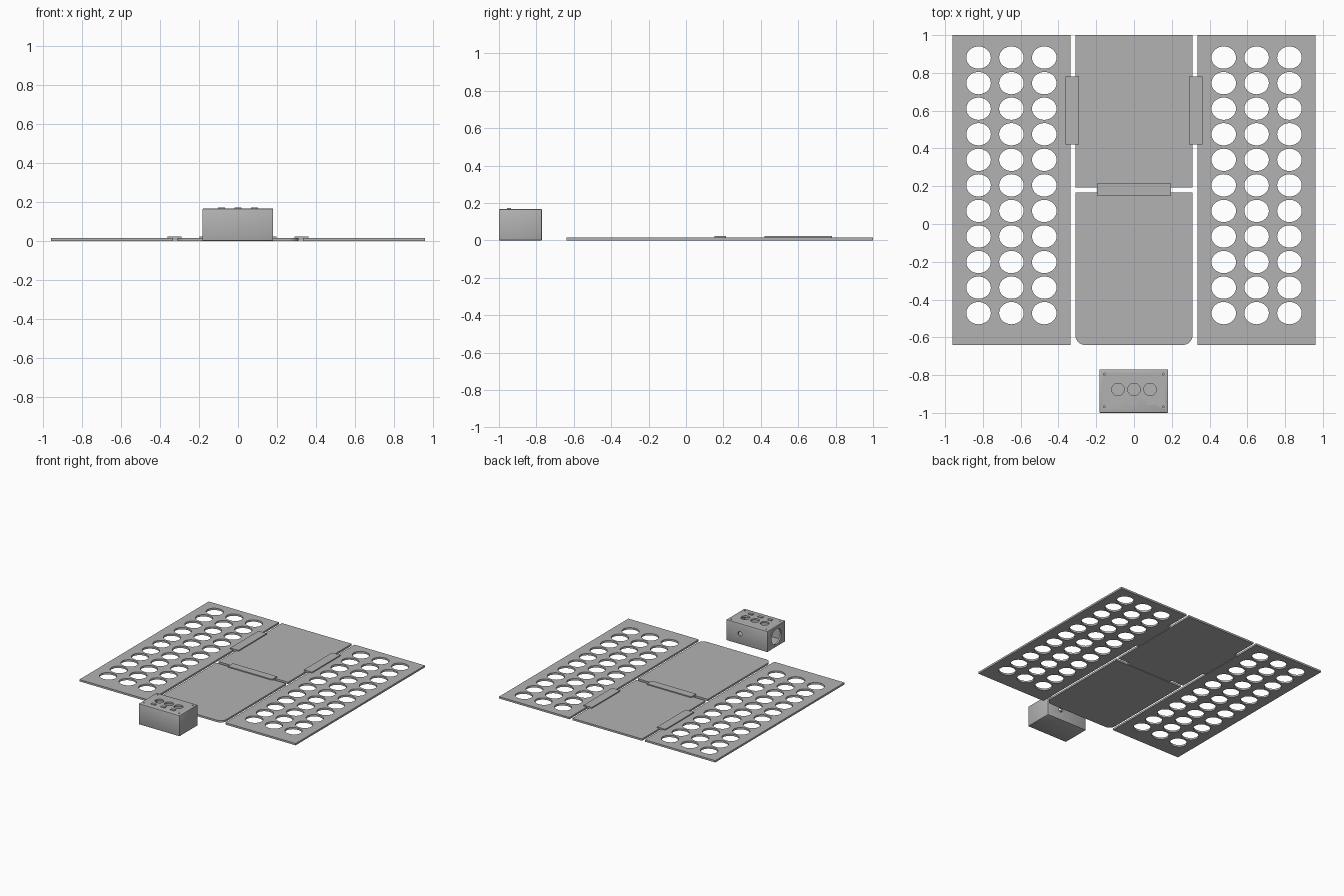
import bpy, bmesh, math
from mathutils import Matrix, Vector

cube = bpy.data.objects.get("Cube")
if cube:
    bpy.data.objects.remove(cube, do_unlink=True)

grey = bpy.data.materials.new("light grey plastic")
grey.use_nodes = True
colour = (0.45, 0.45, 0.45, 1)
grey.diffuse_color = colour
grey.node_tree.nodes["Principled BSDF"].inputs["Base Color"].default_value = colour

THICK = 0.015


def add_object(name, bm):
    mesh = bpy.data.meshes.new(name)
    bm.to_mesh(mesh)
    bm.free()
    mesh.materials.append(grey)
    obj = bpy.data.objects.new(name, mesh)
    bpy.context.collection.objects.link(obj)
    return obj


def box(name, low, high, bevel=0):
    bm = bmesh.new()
    low, high = Vector(low), Vector(high)
    bmesh.ops.create_cube(bm, size=1)
    bmesh.ops.scale(bm, vec=high - low, verts=bm.verts)
    bmesh.ops.translate(bm, vec=(low + high) / 2, verts=bm.verts)
    if bevel:
        bmesh.ops.bevel(bm, geom=bm.edges[:], offset=bevel, segments=2, affect='EDGES', profile=0.5)
    return add_object(name, bm)


def cylinder(name, centre, radius, depth, axis='Z', segments=32):
    bm = bmesh.new()
    turn = {'X': Matrix.Rotation(math.pi / 2, 4, 'Y'),
            'Y': Matrix.Rotation(math.pi / 2, 4, 'X'), 'Z': Matrix()}[axis]
    bmesh.ops.create_cone(bm, cap_ends=True, segments=segments, radius1=radius,
                          radius2=radius, depth=depth, matrix=Matrix.Translation(centre) @ turn)
    return add_object(name, bm)


def arc(cx, cy, rx, ry, start, end, steps):
    for i in range(steps):
        a = math.radians(start + (end - start) * i / (steps - 1))
        yield cx + rx * math.cos(a), cy + ry * math.sin(a)


def board(name, loops):
    """Flat board from an outline followed by hole outlines."""
    curve = bpy.data.curves.new(name, 'CURVE')
    curve.dimensions = '2D'
    curve.fill_mode = 'BOTH'
    curve.extrude = THICK / 2
    for loop in loops:
        spline = curve.splines.new('POLY')
        spline.points.add(len(loop) - 1)
        for point, (x, y) in zip(spline.points, loop):
            point.co = (x, y, 0, 1)
        spline.use_cyclic_u = True
    curve.materials.append(grey)
    obj = bpy.data.objects.new(name, curve)
    obj.location.z = THICK / 2
    bpy.context.collection.objects.link(obj)
    bpy.ops.object.select_all(action='DESELECT')
    obj.select_set(True)
    bpy.context.view_layer.objects.active = obj
    bpy.ops.object.convert(target='MESH')
    bpy.ops.object.shade_smooth_by_angle(angle=math.radians(30))


def rectangle(x0, x1, y0, y1):
    return [(x0, y0), (x1, y0), (x1, y1), (x0, y1)]


# Perforated side boards and their hinges
for side, name in ((1, "left"), (-1, "right")):
    x0, x1 = sorted((side * 0.335, side * 0.96))
    loops = [rectangle(x0, x1, -0.64, 1.0)]
    for column in range(3):
        for row in range(11):
            hole = arc(side * (0.475 + 0.174 * column), 0.881 - 0.1353 * row,
                       0.065, 0.059, 0, 348.75, 32)
            loops.append(list(hole))
    board(name + "_side_board", loops)
    h0, h1 = sorted((side * 0.29, side * 0.363))
    box(name + "_hinge", (h0, 0.42, 0.003), (h1, 0.78, 0.023))

# Middle boards, the front one with rounded corners
board("middle_back_board", [rectangle(-0.31, 0.31, 0.193, 1.0)])
R = 0.05
front = [(0.31, 0.167), (-0.31, 0.167)]
front += arc(-0.31 + R, -0.64 + R, R, R, 180, 270, 9)
front += arc(0.31 - R, -0.64 + R, R, R, 270, 360, 9)
board("middle_front_board", [front])
box("middle_hinge", (-0.197, 0.152, 0.003), (0.197, 0.215, 0.023))

# Hollow control box with button, cable, socket and screw openings
case = box("control_box", (-0.183, -1.0, 0), (0.181, -0.77, 0.167), 0.005)
cutters = [box("cavity", (-0.17, -0.987, 0.013), (0.168, -0.783, 0.154)),
           cylinder("side_opening", (-0.18, -0.885, 0.083), 0.062, 0.06, 'X'),
           cylinder("socket_opening", (0.06, -0.772, 0.083), 0.018, 0.06, 'Y')]
for x in (-0.085, 0, 0.085):
    cutters.append(cylinder("button_opening", (x, -0.876, 0.165), 0.033, 0.05))
for x in (-0.157, 0.155):
    for y in (-0.795, -0.967):
        cutters.append(cylinder("screw_hole", (x, y, 0.167), 0.005, 0.016, 'Z', 12))
for cutter in cutters:
    cut = case.modifiers.new(cutter.name, 'BOOLEAN')
    cut.operation = 'DIFFERENCE'
    cut.solver = 'EXACT'
    cut.object = cutter
bpy.ops.object.select_all(action='DESELECT')
case.select_set(True)
bpy.context.view_layer.objects.active = case
bpy.ops.object.convert(target='MESH')
bpy.ops.object.shade_smooth_by_angle(angle=math.radians(30))
for cutter in cutters:
    bpy.data.objects.remove(cutter, do_unlink=True)

# Small raised tabs in front of the button openings
for x in (-0.085, 0, 0.085):
    box("button_tab", (x - 0.018, -0.957, 0.165), (x + 0.018, -0.935, 0.172))
